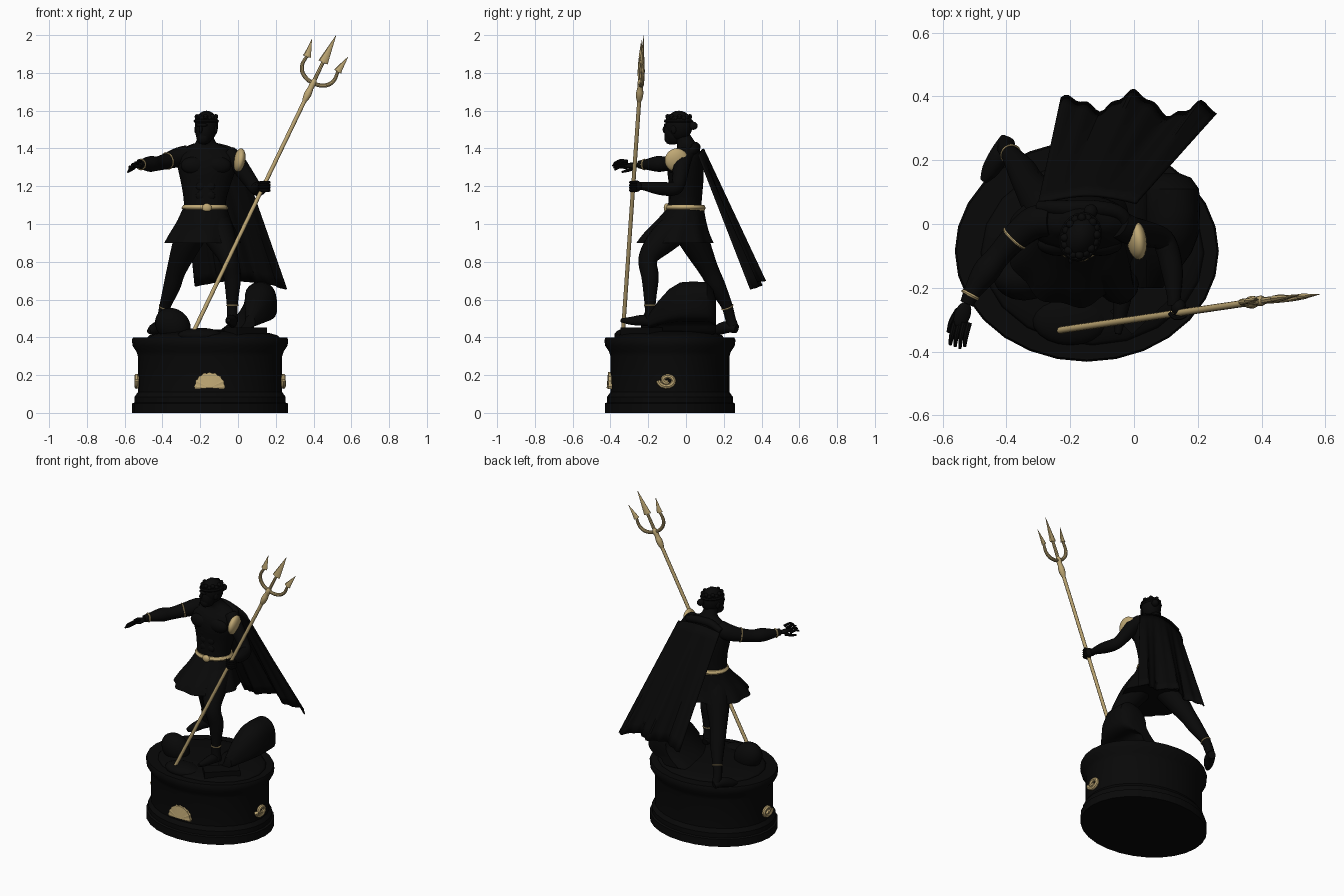
import bpy, bmesh, math
from mathutils import Vector, Matrix

if "Cube" in bpy.data.objects:
    bpy.data.objects.remove(bpy.data.objects["Cube"])

def material(name, rgb):
    m = bpy.data.materials.new(name)
    m.diffuse_color = (*rgb, 1)
    m.use_nodes = True
    m.node_tree.nodes["Principled BSDF"].inputs["Base Color"].default_value = m.diffuse_color
    return m

BLACK = material("black bronze", (0.0025, 0.0025, 0.0025))
GOLD = material("aged gold", (0.52, 0.39, 0.175))

def finish(name, bm, mat):
    bmesh.ops.recalc_face_normals(bm, faces=bm.faces[:])
    me = bpy.data.meshes.new(name)
    bm.to_mesh(me)
    bm.free()
    me.materials.append(mat)
    ob = bpy.data.objects.new(name, me)
    bpy.context.collection.objects.link(ob)
    return ob

def loft(name, rings, mat):
    bm = bmesh.new()
    vs = [[bm.verts.new(p) for p in r] for r in rings]
    n = len(vs[0])
    for a, b in zip(vs, vs[1:]):
        for i in range(n):
            bm.faces.new((a[i], a[(i + 1) % n], b[(i + 1) % n], b[i]))
    bm.faces.new(vs[0][::-1])
    bm.faces.new(vs[-1])
    return finish(name, bm, mat)

def spline(rows, steps):
    # Catmull-Rom through tuples of any length
    rows = [Vector(r) for r in rows]
    if steps == 1:
        return rows
    out = []
    for i in range(len(rows) - 1):
        a, b, c, d = rows[max(i - 1, 0)], rows[i], rows[i + 1], rows[min(i + 2, len(rows) - 1)]
        for k in range(steps):
            t = k / steps
            out.append(0.5 * (2 * b + (c - a) * t + (2 * a - 5 * b + 4 * c - d) * t * t + (3 * b - a - 3 * c + d) * t ** 3))
    return out + [rows[-1]]

def tube(name, pts, mat=BLACK, n=12, steps=4):
    # round limb through (x, y, z, radius)
    p = spline([tuple(q) for q in pts], steps)
    c = [Vector(q[:3]) for q in p]
    rings, side = [], None
    for i, q in enumerate(p):
        t = (c[min(i + 1, len(c) - 1)] - c[max(i - 1, 0)]).normalized()
        side = t.orthogonal() if side is None else side - t * side.dot(t)
        side.normalize()
        up = t.cross(side)
        rings.append([c[i] + q[3] * (side * math.cos(k * math.tau / n) + up * math.sin(k * math.tau / n)) for k in range(n)])
    return loft(name, rings, mat)

def stack(name, rows, mat=BLACK, n=24, steps=3, pleat=0, waves=9):
    # horizontal ellipses (cx, cy, z, rx, ry)
    rings, p = [], [tuple(r) for r in spline(rows, steps)]
    for j, (cx, cy, z, rx, ry) in enumerate(p):
        f = pleat * j / max(len(p) - 1, 1)
        rings.append([(cx + rx * math.cos(a) * (1 + f * math.cos(waves * a)),
                       cy + ry * math.sin(a) * (1 + f * math.cos(waves * a)), z)
                      for a in [k * math.tau / n for k in range(n)]])
    return loft(name, rings, mat)

def ball(name, loc, size, mat=BLACK, rot=(0, 0, 0), seg=20):
    bm = bmesh.new()
    bmesh.ops.create_uvsphere(bm, u_segments=seg, v_segments=seg // 2 + 2, radius=1)
    ob = finish(name, bm, mat)
    ob.location, ob.scale = loc, size
    ob.rotation_euler = [math.radians(r) for r in rot]
    return ob

def band(name, loc, axis, R, r, mat=GOLD):
    bpy.ops.mesh.primitive_torus_add(major_radius=R, minor_radius=r, major_segments=20, minor_segments=6,
                                     location=loc, rotation=Vector(axis).to_track_quat('Z', 'Y').to_euler())
    ob = bpy.context.object
    ob.name = name
    ob.data.materials.append(mat)
    return ob

# Pedestal: moulded oval drum
PX, PY = -0.148, -0.085
prof = [(0, .0), (.05, .0), (.055, -.012), (.085, -.012), (.11, -.03), (.30, -.03), (.325, -.022), (.355, -.002), (.385, .002), (.40, -.004)]
stack("pedestal", [(PX, PY, z, .412 + d, .345 + d) for z, d in prof], n=28, steps=1)
ball("ground_mound", (-.13, -.09, .40), (.35, .29, .042))

# Shell on the front, spirals on the sides
bm = bmesh.new()
hub = bm.verts.new((-.15, -.42, .132))
rim, back = [], []
for k in range(19):
    a = math.pi * (k / 18 * 1.1 - .05)
    r, y = (.083, -.413) if k % 2 else (.078, -.409)
    x, z = -.15 + r * math.cos(a), .137 + .95 * r * math.sin(a)
    rim.append(bm.verts.new((x, y, z)))
    back.append(bm.verts.new((x, -.385, z)))
for k in range(18):
    bm.faces.new((hub, rim[k], rim[k + 1]))
    bm.faces.new((rim[k], back[k], back[k + 1], rim[k + 1]))
finish("shell_emblem", bm, GOLD)
for side in (-1, 1):
    pts = []
    for k in range(20):
        a, r = math.pi + k * .45, .048 - .0019 * k
        pts.append((PX + side * .388, -.1 + r * math.cos(a), .172 + .78 * r * math.sin(a), .013))
    tube("spiral_emblem", pts, GOLD, 8, 1)

# Tall rock: leaning silhouette carried from front to back
out = [(-.12, .42), (-.03, .49), (.03, .575), (.045, .655), (.105, .695), (.165, .682), (.2, .63), (.205, .53), (.17, .49), (.1, .475), (.06, .42), (-.03, .41)]
rock = spline(out + out[:1], 3)[:-1]
loft("tall_rock", [[(.04 + s * (q[0] - .04), y, .44 + s * (q[1] - .44)) for q in rock]
                   for y, s in ((-.2, .3), (-.15, .58), (-.09, .84), (-.03, .98), (.04, 1), (.11, .98), (.145, .83), (.16, .6))], BLACK)
# Smaller rocks and slab
ball("small_rock", (-.345, -.17, .465), (.10, .07, .085), rot=(0, 38, 0))
ball("low_rock", (-.2, -.3, .41), (.12, .08, .04))
bpy.ops.mesh.primitive_cube_add(size=1, location=(.04, -.235, .43), rotation=(0, 0, .75))
slab = bpy.context.object
slab.name = "flat_slab"
slab.scale = (.22, .10, .045)
slab.data.materials.append(BLACK)

# Torso, chest and skirt
stack("torso", [(-.175, -.01, 1.04, .112, .092), (-.175, -.005, 1.12, .112, .088), (-.17, 0, 1.2, .128, .09),
                (-.165, -.002, 1.28, .15, .096), (-.165, .0, 1.35, .16, .086), (-.168, .01, 1.40, .115, .06),
                (-.17, .0, 1.43, .055, .05), (-.175, -.025, 1.48, .042, .042)])
for x in (-.235, -.105):
    ball("chest_muscle", (x, -.064, 1.31), (.068, .036, .046))
for z in (1.15, 1.2, 1.245):
    for x in (-.198, -.146):
        ball("belly_muscle", (x, -.080, z), (.026, .013, .024), seg=12)
stack("skirt", [(-.175, 0, 1.09, .114, .094), (-.18, -.025, 1.02, .142, .13), (-.187, -.05, .95, .178, .172),
                (-.192, -.058, .90, .20, .20)], n=72, pleat=.04)

# Belt
belt = band("belt", (-.175, -.003, 1.085), (0, 0, 1), .105, .019)
belt.scale = (1.0, .87, 1.0)
ball("buckle", (-.165, -.102, 1.085), (.026, .016, .024), GOLD, seg=12)

# Head, turned toward the outstretched arm
H = Matrix.Translation((-.17, -.045, 1.5)) @ Matrix.Rotation(math.radians(-22), 4, 'Z')
def head_part(name, loc, size, seg=16):
    return ball(name, H @ Vector(loc), size, rot=(0, 0, -22), seg=seg)
head_part("skull", (0, .008, .02), (.06, .074, .08), 20)
head_part("face", (0, -.022, -.012), (.047, .05, .068))
head_part("beard", (0, -.042, -.045), (.034, .030, .034))
head_part("nose", (0, -.072, .0), (.009, .013, .02), 10)
head_part("brow", (0, -.060, .024), (.034, .013, .010), 10)
head_part("bun", (0, .09, .02), (.022, .024, .022), 12)
for s in (-1, 1):
    head_part("ear", (s * .056, .0, .0), (.009, .016, .022), 10)
hair = band("hair_band", H @ Vector((0, .005, .045)), (0, 0, 1), .057, .009, BLACK)
hair.scale = (1, 1.2, 1)
hair.rotation_euler = (0, 0, math.radians(-22))
for k in range(16):
    a = k * math.tau / 16
    head_part("curl", (.048 * math.cos(a), .007 + .06 * math.sin(a), .058 + .01 * (k % 2)), (.014, .014, .014), 8)

# Outstretched arm and open hand
tube("reaching_arm", [(-.26, .01, 1.37, .05), (-.31, .005, 1.355, .053), (-.37, -.04, 1.335, .044), (-.425, -.10, 1.32, .038),
                      (-.465, -.15, 1.318, .042), (-.505, -.21, 1.315, .028), (-.525, -.25, 1.315, .021)])
ball("reaching_palm", (-.538, -.285, 1.31), (.026, .043, .014), rot=(0, 15, -20))
for k in range(4):
    x, z = -.562 + .015 * k, 1.298 + .011 * k
    tube("finger", [(x, -.31, z, .009), (x - .01, -.35, z + .004, .008), (x - .014, -.39 + .006 * abs(k - 2), z - .012, .005)], n=8, steps=3)
tube("thumb", [(-.55, -.27, 1.30, .011), (-.572, -.305, 1.285, .009), (-.583, -.34, 1.275, .005)], n=8, steps=3)
band("upper_arm_band", (-.375, -.045, 1.334), (-.62, -.66, -.15), .0425, .0045)
band("wrist_band", (-.513, -.222, 1.315), (-.45, -.85, 0), .025, .006)

# Bent arm gripping the shaft, with shoulder guard
tube("holding_arm", [(-.05, 0, 1.37, .046), (-.012, -.02, 1.335, .046), (.035, -.03, 1.27, .042), (.085, -.045, 1.2, .036),
                     (.105, -.08, 1.185, .037), (.12, -.15, 1.19, .034), (.125, -.22, 1.2, .023), (.125, -.255, 1.2, .02)])
ball("gripping_palm", (.14, -.262, 1.2), (.024, .028, .03))
for k in range(4):
    z = 1.178 + .014 * k
    tube("grip_finger", [(.165, -.26, z, .008), (.158, -.288, z, .008), (.128, -.293, z, .008), (.11, -.278, z, .006)], n=8, steps=3)
ball("shoulder_guard", (.008, -.05, 1.338), (.030, .063, .063), GOLD, rot=(0, 10, 8))

# Legs and feet
tube("front_leg", [(-.12, -.02, 1.0, .085), (-.09, -.12, .92, .08), (-.05, -.2, .82, .052), (-.03, -.19, .72, .046),
                   (-.03, -.19, .62, .034), (-.03, -.19, .55, .028), (-.03, -.19, .48, .03)])
tube("front_foot", [(-.03, -.16, .475, .024), (-.035, -.22, .49, .030), (-.045, -.29, .487, .022), (-.05, -.345, .49, .010)])
tube("back_leg", [(-.22, 0, 1.0, .085), (-.27, .05, .9, .077), (-.325, .12, .76, .053), (-.35, .165, .67, .046),
                  (-.385, .215, .57, .031), (-.4, .235, .5, .028), (-.4, .25, .46, .027)])
tube("back_foot", [(-.395, .268, .445, .024), (-.42, .22, .455, .032), (-.45, .17, .44, .028), (-.472, .135, .432, .012)])
band("front_anklet", (-.03, -.19, .57), (0, 0, 1), .029, .004)
band("back_anklet", (-.387, .219, .56), (-.3, .4, -1), .030, .004)

# Cape streaming back
bm = bmesh.new()
NU, NV, grid = 40, 12, []
for j in range(NV + 1):
    v, row = j / NV, []
    for i in range(NU + 1):
        u = i / NU
        top = Vector((-.30 + .31 * u, .07 + .025 * math.sin(math.pi * u), 1.37 + .03 * math.sin(math.pi * u)))
        low = Vector((-.23 + .49 * u, .393 - .02 * u - .05 * u ** 8, .672 + .035 * math.sin(math.pi * u) - .015 * u))
        p = top.lerp(low, v)
        p.y += .033 * v * math.cos(math.tau * u / .47) * min(1, .1 + 3 * u) + .008 * v * math.sin(math.tau * u * 7)
        row.append(bm.verts.new(p))
    grid.append(row)
for j in range(NV):
    for i in range(NU):
        bm.faces.new((grid[j][i], grid[j][i + 1], grid[j + 1][i + 1], grid[j + 1][i]))
cape = finish("cape", bm, BLACK)
cape.modifiers.new("thickness", 'SOLIDIFY').thickness = .01
tube("cape_collar", [(-.30, .055, 1.375, .018), (-.22, .05, 1.405, .025), (-.12, .05, 1.405, .025), (-.04, .03, 1.385, .022), (-.01, -.04, 1.355, .016)])

# Trident: shaft, collar, forked head with flat barbs
base, J = Vector((-.245, -.335, .41)), Vector((.385, -.243, 1.72))
U = (J - base).normalized()
V = U.cross(Vector((.08, -1, 0))).normalized()
V = V if V.x > 0 else -V
N = U.cross(V)
def fork(name, rows, n=8, steps=1, flat=1):
    ob = tube(name, [(*(J + U * u + V * v), r) for u, v, r in rows], GOLD, n, steps)
    for w in ob.data.vertices:
        w.co -= N * (w.co - J).dot(N) * (1 - flat)
tube("trident_shaft", [(*base, .011), (*J, .011)], GOLD, 12, 1)
fork("trident_collar", [(-.08, 0, .011), (-.06, 0, .017), (-.03, 0, .020), (0, 0, .015), (.03, 0, .017), (.05, 0, .011)], 12, 2)
fork("middle_prong", [(0, 0, .011), (.16, 0, .009)])
fork("middle_barb", [(.15, 0, .008), (.151, 0, .027), (.18, 0, .022), (.309, 0, .001)], flat=.45)
for s in (-1, 1):
    fork("side_prong", [(.03, 0, .010), (.033, s * .035, .011), (.055, s * .075, .011), (.095, s * .095, .010), (.15, s * .09, .008)], 10, 4)
    fork("side_barb", [(.14, s * .091, .008), (.141, s * .091, .022), (.16, s * .093, .017), (.235, s * .107, .001)], flat=.45)

# Smooth shading with crisp edges
for ob in bpy.data.objects:
    ob.select_set(True)
bpy.context.view_layer.objects.active = cape
bpy.ops.object.shade_smooth_by_angle(angle=math.radians(35))
